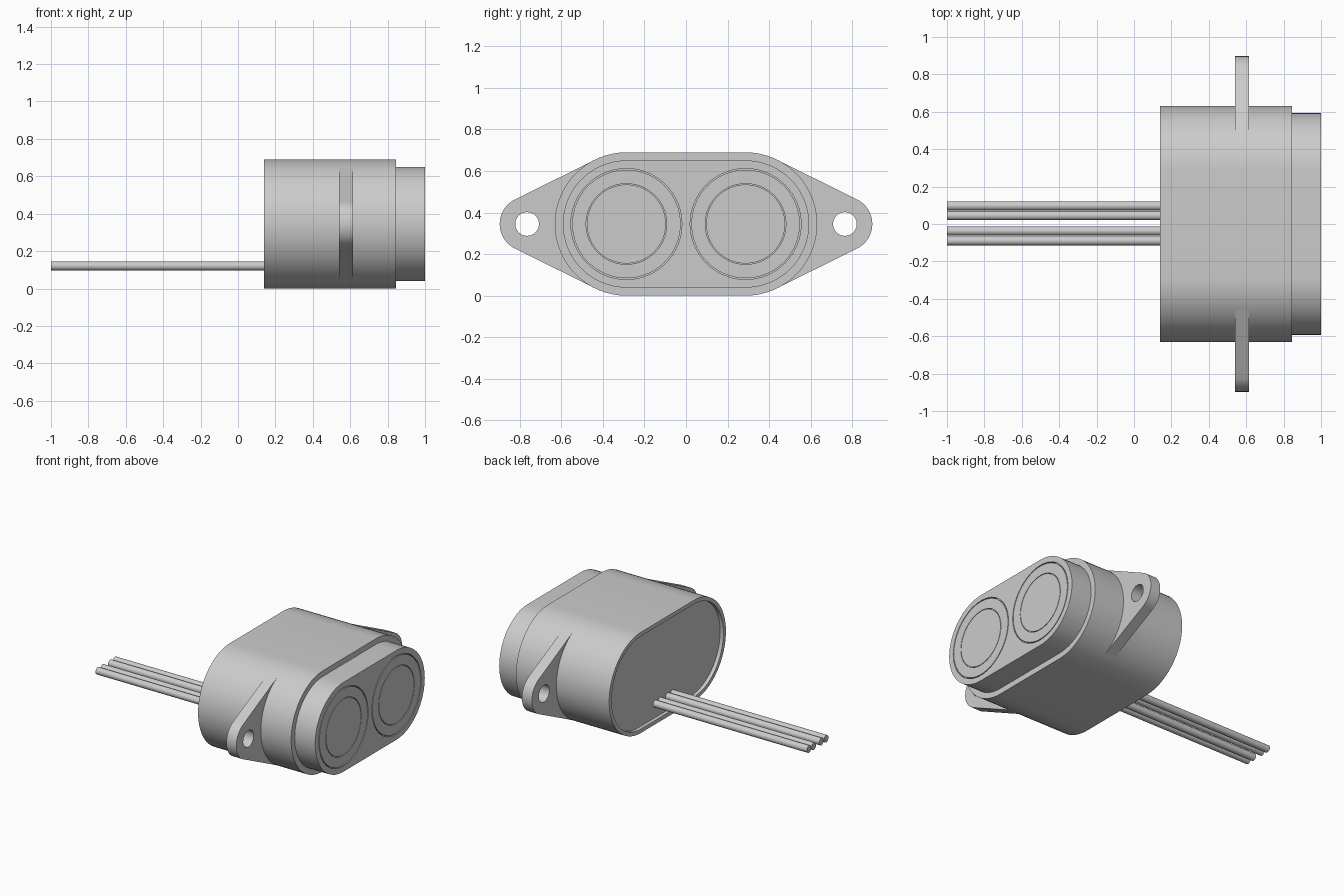
import bpy, bmesh, math
from mathutils import Matrix

if "Cube" in bpy.data.objects:
    bpy.data.objects.remove(bpy.data.objects["Cube"])

MID_Z = 0.345      # height of the long axis
SPREAD = 0.287     # distance of each round end from the centre
BODY_R = 0.345
EAR_Y, EAR_R = 0.765, 0.132

grey = bpy.data.materials.new("plain grey")
grey.use_nodes = True
grey.diffuse_color = (0.6, 0.6, 0.6, 1)
grey.node_tree.nodes["Principled BSDF"].inputs["Base Color"].default_value = (0.6, 0.6, 0.6, 1)


def arc(y, z, radius, start, end, steps=32):
    return [(y + radius * math.cos(start + (end - start) * i / steps),
             z + radius * math.sin(start + (end - start) * i / steps))
            for i in range(steps + 1)]


def circle(y, z, radius, steps=64):
    return arc(y, z, radius, 0, math.tau, steps)[:-1]


def stadium(radius):
    q = math.pi / 2
    return arc(SPREAD, MID_Z, radius, -q, q) + arc(-SPREAD, MID_Z, radius, q, 3 * q)


def finish(obj):
    bm = bmesh.new()
    bm.from_mesh(obj.data)
    bmesh.ops.remove_doubles(bm, verts=bm.verts, dist=1e-5)
    bmesh.ops.recalc_face_normals(bm, faces=bm.faces)
    bm.to_mesh(obj.data)
    bm.free()
    obj.data.materials.clear()
    obj.data.materials.append(grey)
    bpy.ops.object.select_all(action='DESELECT')
    obj.select_set(True)
    bpy.context.view_layer.objects.active = obj
    bpy.ops.object.shade_smooth_by_angle(angle=math.radians(30))


def loft(name, sections):
    """Skin a list of (x, outline) sections and cap both ends."""
    bm = bmesh.new()
    rings = [[bm.verts.new((x, y, z)) for y, z in outline] for x, outline in sections]
    for a, b in zip(rings, rings[1:]):
        for i in range(len(a)):
            j = (i + 1) % len(a)
            bm.faces.new((a[i], a[j], b[j], b[i]))
    bm.faces.new(rings[0])
    bm.faces.new(rings[-1])
    mesh = bpy.data.meshes.new(name)
    bm.to_mesh(mesh)
    bm.free()
    obj = bpy.data.objects.new(name, mesh)
    bpy.context.collection.objects.link(obj)
    finish(obj)


def plate(name, outlines, x0, x1):
    """Extrude a filled outline with holes along x."""
    curve = bpy.data.curves.new(name, 'CURVE')
    curve.dimensions = '2D'
    curve.fill_mode = 'BOTH'
    curve.extrude = (x1 - x0) / 2
    for outline in outlines:
        spline = curve.splines.new('POLY')
        spline.points.add(len(outline) - 1)
        for point, (y, z) in zip(spline.points, outline):
            point.co = (y, z, 0, 1)
        spline.use_cyclic_u = True
    temp = bpy.data.objects.new(name + "_outline", curve)
    bpy.context.collection.objects.link(temp)
    bpy.context.view_layer.update()
    mesh = bpy.data.meshes.new_from_object(temp.evaluated_get(bpy.context.evaluated_depsgraph_get()))
    bpy.data.objects.remove(temp)
    mesh.transform(Matrix(((0, 0, 1, (x0 + x1) / 2), (1, 0, 0, 0), (0, 1, 0, 0), (0, 0, 0, 1))))
    obj = bpy.data.objects.new(name, mesh)
    bpy.context.collection.objects.link(obj)
    finish(obj)


# Housing with a shallow recess in its back
loft("housing", [(0.165, stadium(0.318)), (0.14, stadium(0.318)),
                 (0.14, stadium(BODY_R)), (0.845, stadium(BODY_R))])

# Stepped nose with two round openings
plate("nose", [stadium(0.306)] + [circle(s * SPREAD, MID_Z, 0.267) for s in (-1, 1)], 0.845, 1.0)

# Round sensor faces, each with a fine groove
for side, label in ((-1, "right"), (1, "left")):
    profile = [(0.84, 0.267), (0.98, 0.267), (0.98, 0.261), (1.0, 0.261),
               (1.0, 0.194), (0.99, 0.194), (0.99, 0.19), (1.0, 0.19)]
    loft("sensor_" + label, [(x, circle(side * SPREAD, MID_Z, r)) for x, r in profile])

# Mounting ears, tangent to the housing ends
tilt = math.acos((BODY_R - EAR_R) / (EAR_Y - SPREAD))
for side, label in ((-1, "right"), (1, "left")):
    root = arc(SPREAD, MID_Z, BODY_R - 0.001, tilt, -tilt, 1)
    ear = arc(EAR_Y, MID_Z, EAR_R, -tilt, tilt) + root
    plate("mounting_ear_" + label, [[(side * y, z) for y, z in ear],
                                    circle(side * EAR_Y, MID_Z, 0.057, 40)], 0.54, 0.615)

# Four lead wires
for n, y in enumerate((0.097, 0.045, -0.037, -0.09)):
    loft("wire_%d" % (n + 1), [(x, circle(y, 0.121, 0.024, 24)) for x in (-1.0, 0.2)])
